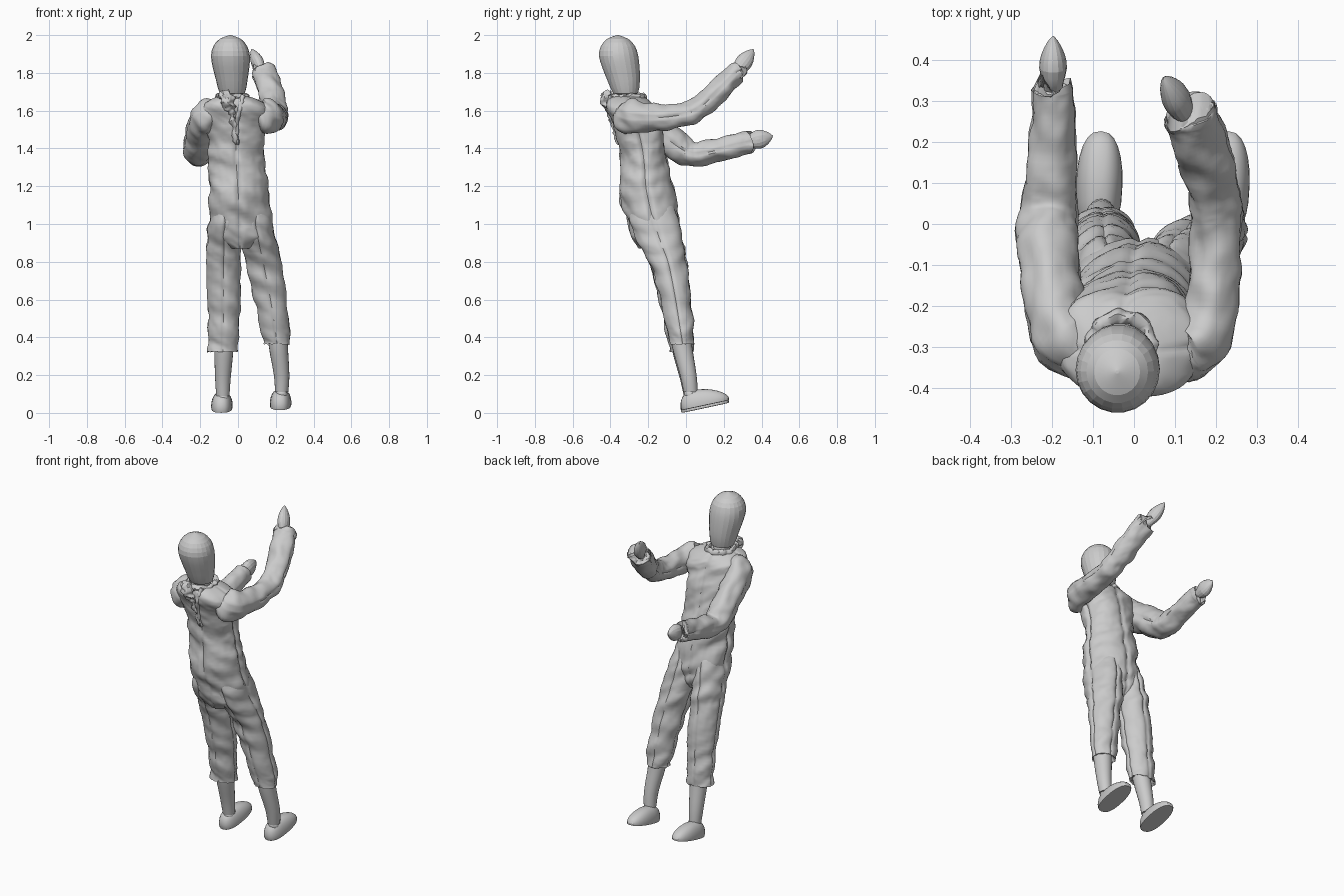
import bpy, bmesh, math
from mathutils import Vector, Matrix, noise


def catmull(p, steps):
    """Smoothly resample a list of equal-length tuples."""
    out = []
    for i in range(len(p) - 1):
        a, b, c, d = p[max(i - 1, 0)], p[i], p[i + 1], p[min(i + 2, len(p) - 1)]
        for s in range(steps):
            t = s / steps
            out.append([0.5 * (2 * q + (r - o) * t + (2 * o - 5 * q + 4 * r - u) * t * t
                        + (3 * q - o - 3 * r + u) * t ** 3) for o, q, r, u in zip(a, b, c, d)])
    out.append(list(p[-1]))
    return out


def finish(name, bm, angle):
    bmesh.ops.recalc_face_normals(bm, faces=bm.faces)
    me = bpy.data.meshes.new(name)
    bm.to_mesh(me)
    bm.free()
    ob = bpy.data.objects.new(name, me)
    bpy.context.collection.objects.link(ob)
    if angle:
        bpy.ops.object.select_all(action='DESELECT')
        ob.select_set(True)
        bpy.context.view_layer.objects.active = ob
        bpy.ops.object.shade_smooth_by_angle(angle=math.radians(angle))
    return ob


def loft(name, pts, n=64, steps=8, flat=False, wrinkle=0.0, freq=(7, 7, 15), seams=0, angle=45, ragged=0.0):
    """Skin elliptical rings (x, y, z, half width, half depth); flat keeps rings level."""
    rings = catmull(pts, steps)
    cs = [Vector(r[:3]) for r in rings]
    bm, loops = bmesh.new(), []
    for i, r in enumerate(rings):
        if flat:
            A, B, T = Vector((1, 0, 0)), Vector((0, 1, 0)), Vector((0, 0, 1))
        else:
            T = (cs[min(i + 1, len(cs) - 1)] - cs[max(i - 1, 0)]).normalized()
            A = (Vector((1, 0, 0)) - T * T.x).normalized()
            B = T.cross(A)
        near_end = max(0, 1 - (len(rings) - 1 - i) / (2 * steps))
        loop = []
        for k in range(n):
            t = math.tau * k / n
            d = A * r[3] * math.cos(t) + B * r[4] * math.sin(t)
            p = cs[i] + d
            if seams:
                off = (t + math.pi / seams) % (math.tau / seams) - math.pi / seams
                p -= d * 0.08 * math.exp(-(off / 0.09) ** 2)
            if wrinkle:
                q = Vector((p.x * freq[0], p.y * freq[1], (p.z + 0.5 * p.x) * freq[2]))
                w = noise.noise(q) + 0.35 * (0.5 - abs(noise.noise(q * 2.3)))
                p += d.normalized() * w * wrinkle
            if ragged:
                p += T * near_end * ragged * noise.noise(p * 60)
            loop.append(bm.verts.new(p))
        loops.append(loop)
    for u, v in zip(loops, loops[1:]):
        for k in range(n):
            bm.faces.new((u[k], u[(k + 1) % n], v[(k + 1) % n], v[k]))
    bm.faces.new(loops[0])
    bm.faces.new(loops[-1])
    return finish(name, bm, angle)


def foot(name, loc, yaw):
    """Shoe with a flat sole, square heel and round toe."""
    bm = bmesh.new()
    bmesh.ops.create_uvsphere(bm, u_segments=24, v_segments=14, radius=1)
    for v in bm.verts:
        x, y, z = v.co
        h = 1 if y > 0 else 0.75
        y = math.copysign(abs(y) ** h, y)
        x = math.copysign(abs(x) ** 0.8, x)
        top = 0.075 - 0.02 * y
        v.co = (x * 0.057, y * 0.13, z * top if z > 0 else max(z * 0.05, -0.012))
    m = Matrix.Translation(loc) @ Matrix.Rotation(yaw, 4, 'Z') @ Matrix.Rotation(math.radians(12), 4, 'X')
    bmesh.ops.transform(bm, matrix=m, verts=bm.verts)
    finish(name, bm, 30)


# Egg-shaped head and neck
loft("head", [(-.03, -.318, 1.685, .03, .03), (-.03, -.32, 1.692, .066, .066), (-.033, -.33, 1.76, .083, .087),
              (-.037, -.345, 1.83, .097, .1), (-.04, -.357, 1.89, .103, .105), (-.041, -.36, 1.94, .09, .092),
              (-.041, -.362, 1.98, .056, .057), (-.041, -.362, 2.0, .004, .004)],
     n=22, steps=2, flat=True, angle=12)
loft("neck", [(-.03, -.29, 1.58, .055, .055), (-.03, -.31, 1.65, .05, .05), (-.03, -.32, 1.71, .05, .05)],
     n=20, steps=2, flat=True)

# Overalls: body
loft("suit_body", [(.01, -.16, .87, .06, .09), (.01, -.165, .94, .15, .125), (.012, -.175, 1.02, .163, .14),
                   (.0, -.21, 1.18, .156, .148), (-.008, -.22, 1.31, .15, .124), (-.01, -.235, 1.42, .15, .122),
                   (-.01, -.26, 1.52, .168, .125), (-.015, -.285, 1.59, .195, .128),
                   (-.02, -.30, 1.635, .165, .118), (-.028, -.31, 1.672, .085, .088), (-.03, -.31, 1.67, .05, .05)],
     n=96, flat=True, wrinkle=.019, seams=4)

# Overalls: trouser legs with ragged hems
loft("trouser_left", [(-.055, -.18, 1.1, .07, .11), (-.068, -.17, 1.0, .086, .135), (-.074, -.125, .88, .093, .113),
                      (-.076, -.095, .78, .094, .095), (-.076, -.06, .6, .09, .08), (-.078, -.038, .45, .082, .07),
                      (-.08, -.025, .34, .08, .064), (-.08, -.025, .325, .076, .06), (-.08, -.03, .36, .04, .04)],
     flat=True, wrinkle=.014, seams=4, ragged=.02)
loft("trouser_right", [(.08, -.18, 1.1, .07, .11), (.092, -.165, 1.0, .09, .135), (.115, -.125, .88, .098, .113),
                       (.137, -.09, .78, .097, .095), (.172, -.055, .6, .088, .08), (.194, -.033, .46, .077, .07),
                       (.205, -.02, .38, .072, .063), (.206, -.02, .365, .07, .06), (.206, -.022, .4, .04, .04)],
     flat=True, wrinkle=.014, seams=4, ragged=.02)

# Bare shins, ankles and shoes
for side, x0, x1, dz in (("left", -.075, -.08, 0), ("right", .213, .231, .02)):
    loft("shin_" + side, [(x0, -.03, .45 + dz, .052, .056), (x0, -.022, .34 + dz, .051, .054),
                          (x1, .012, .18 + dz, .041, .044), (x1, .025, .09 + dz, .035, .037)],
         n=20, steps=3, flat=True)
    loft("ankle_" + side, [(x1, .02, .1 + dz, .02, .02), (x1, .022, .085 + dz, .03, .031),
                           (x1, .027, .06 + dz, .03, .03), (x1, .03, .045 + dz, .02, .02)], n=16, steps=2, flat=True)
    foot("shoe_" + side, Vector((x1 - .005, .1, .038 + dz * .7)), math.radians(-2))

# Sleeves
loft("sleeve_left", [(-.1, -.31, 1.585, .04, .05), (-.155, -.3, 1.58, .07, .09), (-.19, -.23, 1.535, .072, .088),
                     (-.205, -.12, 1.465, .075, .082), (-.212, -.03, 1.40, .075, .075), (-.208, .035, 1.37, .07, .064),
                     (-.202, .11, 1.378, .062, .062), (-.2, .22, 1.405, .056, .06), (-.198, .315, 1.427, .052, .058),
                     (-.198, .328, 1.43, .05, .055), (-.198, .331, 1.431, .03, .03)],
     n=40, wrinkle=.012, freq=(15, 15, 15), seams=2, ragged=.012)
loft("sleeve_right", [(.09, -.315, 1.585, .04, .05), (.14, -.31, 1.575, .065, .09), (.18, -.25, 1.565, .066, .08),
                      (.196, -.12, 1.565, .064, .066), (.2, .0, 1.583, .062, .062), (.197, .065, 1.61, .064, .06),
                      (.182, .13, 1.665, .064, .06), (.16, .2, 1.735, .064, .057), (.142, .257, 1.793, .066, .056),
                      (.139, .265, 1.80, .064, .054), (.137, .268, 1.802, .03, .03)],
     n=40, wrinkle=.012, freq=(15, 15, 15), seams=2, ragged=.015)


def hand(name, base, tip, a, b):
    """Wrist peg plus a flattened, pointed mitten hand."""
    base, tip = Vector(base), Vector(tip)
    prof = [(-.35, .55), (-.05, .5), (0, .5), (.12, .75), (.4, 1), (.65, .85), (.88, .42), (1, .03)]
    loft(name, [(*base.lerp(tip, t), a * s + (.006 if t < .1 else 0), b * s) for t, s in prof],
         n=16, steps=2, angle=15)


hand("hand_left", (-.198, .33, 1.435), (-.198, .46, 1.466), .034, .05)
hand("hand_right", (.128, .265, 1.80), (.072, .358, 1.925), .034, .045)

# Crumpled collar, bunched flap and front opening edges
bm = bmesh.new()
N, M = 60, 10
grid = []
for i in range(N):
    u = math.tau * i / N
    row = []
    for j in range(M):
        w = math.tau * j / M
        r = .075 + .016 * math.cos(w)
        p = Vector((-.03 + r * math.cos(u), -.31 + r * 1.1 * math.sin(u), 1.67 + .02 * math.sin(w)))
        row.append(bm.verts.new(p + noise.noise_vector(p * 35) * .012))
    grid.append(row)
for i in range(N):
    for j in range(M):
        g, h = grid[i], grid[(i + 1) % N]
        bm.faces.new((g[j], h[j], h[(j + 1) % M], g[(j + 1) % M]))
finish("collar", bm, 45)
loft("bunched_flap", [(-.09, -.40, 1.70, .006, .006), (-.065, -.42, 1.675, .03, .028), (-.05, -.415, 1.64, .034, .03),
                      (-.035, -.395, 1.60, .018, .022), (-.025, -.38, 1.53, .012, .014), (-.01, -.355, 1.42, .008, .01)],
     n=24, wrinkle=.016, freq=(45, 45, 45))
loft("front_edge", [(.03, -.395, 1.68, .01, .012), (.012, -.41, 1.62, .012, .014), (-.005, -.385, 1.53, .009, .012),
                    (0, -.355, 1.42, .006, .01)], n=16, wrinkle=.01, freq=(40, 40, 40))
